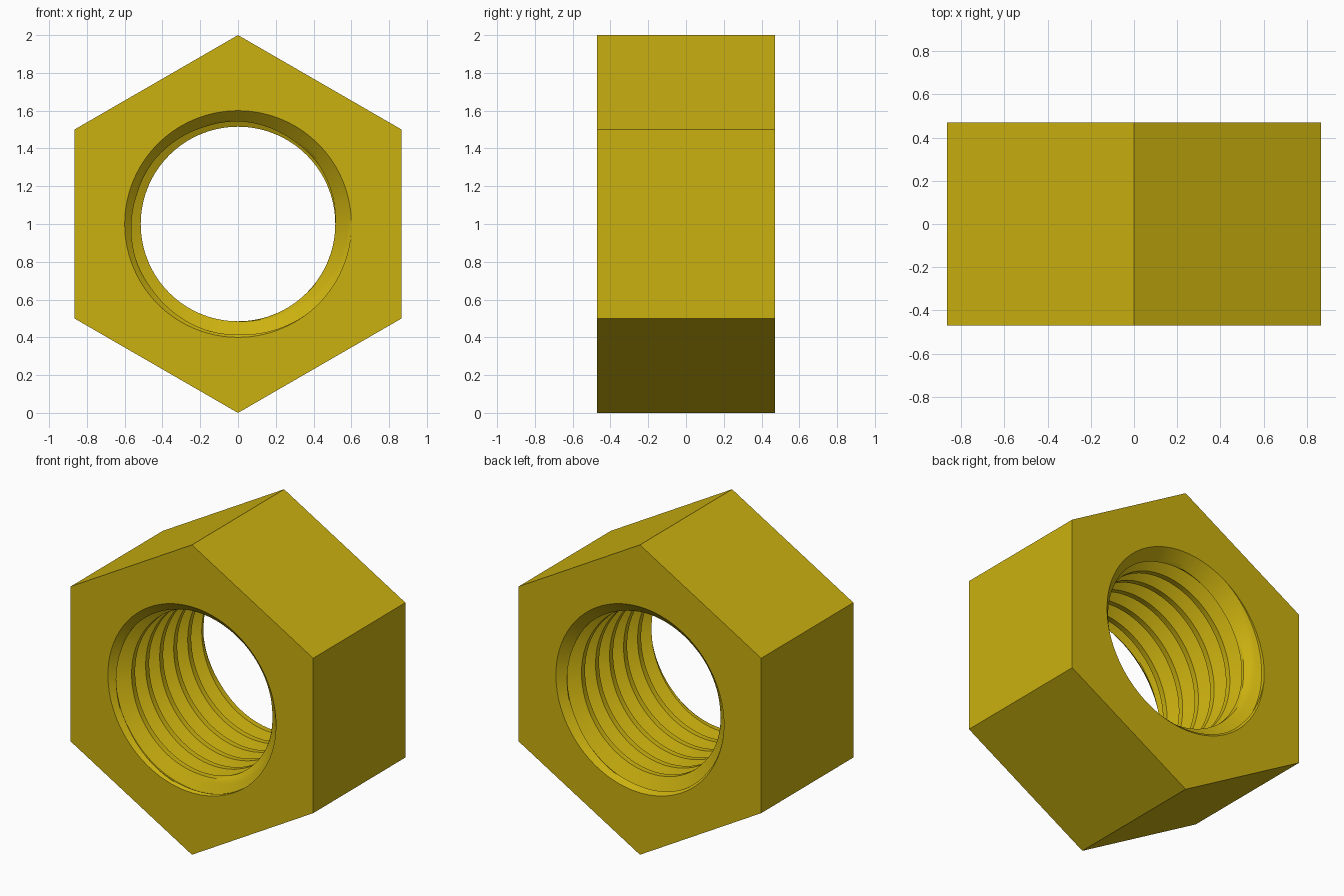
import bpy, bmesh
from math import cos, sin, pi, radians, floor

cube = bpy.data.objects.get("Cube")
if cube:
    bpy.data.objects.remove(cube, do_unlink=True)

HALF = 0.47              # half thickness along y
MAJOR, MINOR = 0.60, 0.515
PITCH = 0.143
SEGS = 120
FLANK, ROOT, CREST = 0.3125, 0.125, 0.25   # shares of one pitch

# Yellow metal
metal = bpy.data.materials.new("yellow brass")
metal.use_nodes = True
colour = (0.60, 0.44, 0.005, 1)
metal.diffuse_color = colour
metal.node_tree.nodes["Principled BSDF"].inputs["Base Color"].default_value = colour


def thread_radius(u):
    """Groove profile over one pitch: flank out, root, flank in, crest."""
    u -= floor(u + 1e-6)
    if u < FLANK:
        t = u / FLANK
    elif u < FLANK + ROOT:
        t = 1
    else:
        t = max(0, (1 - CREST - u) / FLANK)
    return MINOR + (MAJOR - MINOR) * min(1, max(0, t))


def bore_point(angle, u):
    """Point on the threaded, countersunk bore."""
    depth = -0.047 + PITCH * (u - (angle - radians(332)) / (2 * pi))
    y = min(HALF, max(-HALF, depth - HALF))
    r = thread_radius(u)
    if abs(depth - HALF) >= HALF:
        r = MAJOR
    r = max(r, MAJOR - (HALF - abs(y)))     # 45 degree countersink
    return (r * cos(angle), y, 1 + r * sin(angle))


bm = bmesh.new()

# Threaded bore: rows follow the helix and are clamped at both faces
steps = [FLANK * i / 6 for i in range(7)]
steps += [FLANK + ROOT + FLANK * i / 6 for i in range(7)]
steps += [1 - CREST / 2]
rows = [turn + s for turn in range(-3, 10) for s in steps]
columns = [[bm.verts.new(bore_point(2 * pi * k / SEGS, u)) for u in rows]
           for k in range(SEGS + 1)]
for a, b in zip(columns, columns[1:]):
    for i in range(len(rows) - 1):
        bm.faces.new((a[i], b[i], b[i + 1], a[i + 1]))

# Hexagonal body: a sixth of each face, plus one flat side, per step
for k in range(6):
    start = radians(30 + 60 * k)
    end = start + radians(60)
    caps = []
    for y in (-HALF, HALF):
        corners = [bm.verts.new((cos(t), y, 1 + sin(t))) for t in (start, end)]
        n = SEGS // 6
        rim = [bm.verts.new((MAJOR * cos(t), y, 1 + MAJOR * sin(t)))
               for t in (start + (end - start) * i / n for i in range(n + 1))]
        bm.faces.new(corners + rim[::-1])
        caps.append(corners)
    bm.faces.new(caps[0] + caps[1][::-1])

bmesh.ops.remove_doubles(bm, verts=bm.verts, dist=0.0002)
bmesh.ops.recalc_face_normals(bm, faces=bm.faces)

mesh = bpy.data.meshes.new("hex_nut")
bm.to_mesh(mesh)
bm.free()
mesh.materials.append(metal)
nut = bpy.data.objects.new("hex_nut", mesh)
bpy.context.collection.objects.link(nut)

bpy.ops.object.select_all(action='DESELECT')
nut.select_set(True)
bpy.context.view_layer.objects.active = nut
bpy.ops.object.shade_smooth_by_angle(angle=radians(25))
